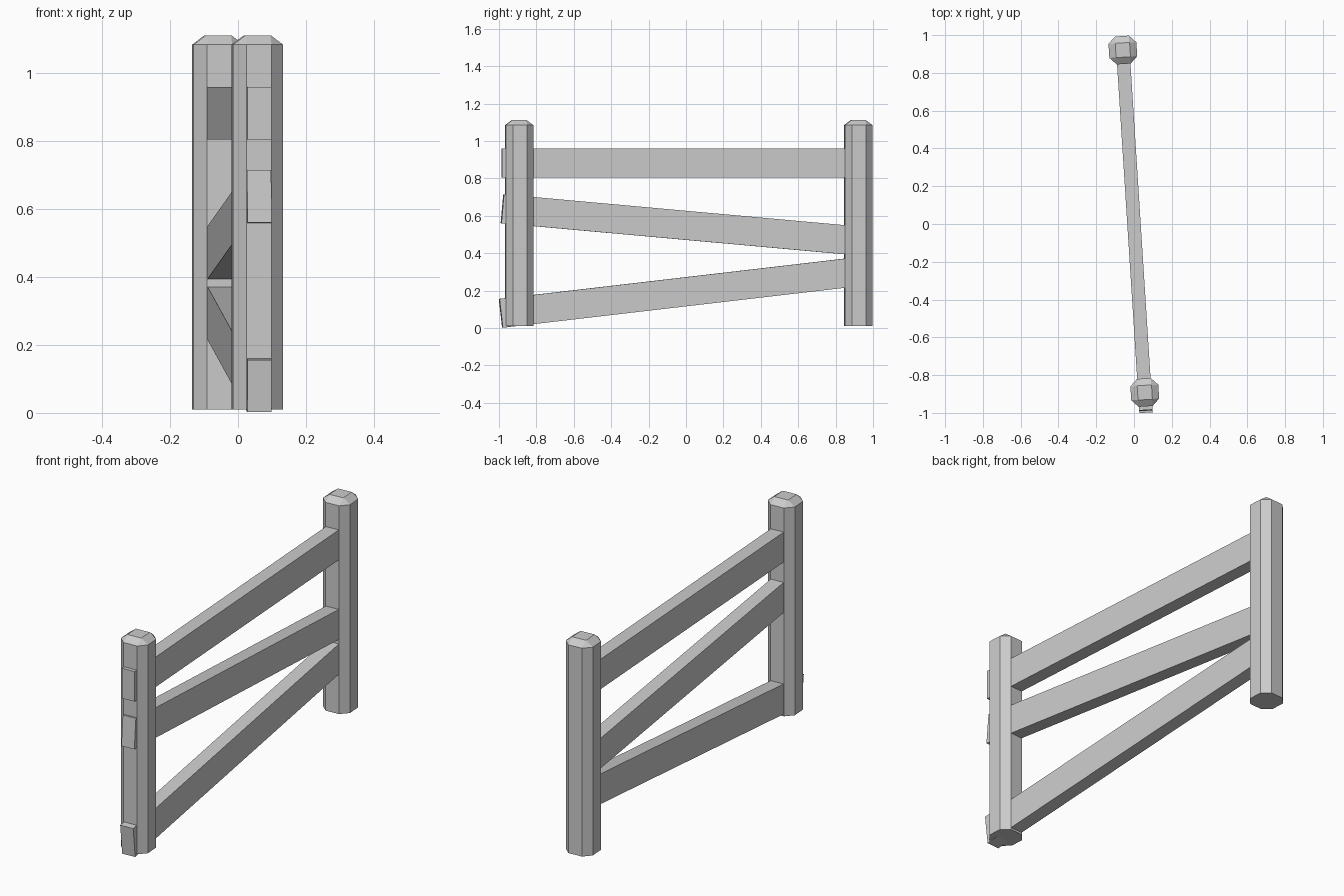
import bpy, bmesh
from math import atan
from mathutils import Vector, Matrix

if "Cube" in bpy.data.objects:
    bpy.data.objects.remove(bpy.data.objects["Cube"])

FRONT = Vector((0.057, -0.892))
BACK = Vector((-0.059, 0.921))
SLOPE = (BACK.x - FRONT.x) / (BACK.y - FRONT.y)
YAW = atan(-SLOPE)


def finish(name, bm, matrix):
    bmesh.ops.recalc_face_normals(bm, faces=bm.faces)
    mesh = bpy.data.meshes.new(name)
    bm.to_mesh(mesh)
    bm.free()
    obj = bpy.data.objects.new(name, mesh)
    obj.matrix_world = matrix
    bpy.context.collection.objects.link(obj)


def octagon(a, b):
    return [(a, -b), (a, b), (b, a), (-b, a), (-a, b), (-a, -b), (-b, -a), (b, -a)]


# Eight-sided post with a bevelled cap narrowing to a near-square top
def post(name, centre):
    bm = bmesh.new()
    levels = [(0.074, 0.037, 0.01), (0.074, 0.037, 1.085), (0.038, 0.0365, 1.112)]
    rings = [[bm.verts.new((x, y, z)) for x, y in octagon(a, b)] for a, b, z in levels]
    for low, high in zip(rings, rings[1:]):
        for i in range(8):
            j = (i + 1) % 8
            bm.faces.new((low[i], low[j], high[j], high[i]))
    bm.faces.new(rings[0])
    bm.faces.new(rings[-1])
    finish(name, bm, Matrix.Translation((*centre, 0)) @ Matrix.Rotation(YAW, 4, 'Z'))


# Straight board between two (y, z) points on the fence line
def rail(name, start, end):
    p, q = (Vector((FRONT.x + (y - FRONT.y) * SLOPE, y, z)) for y, z in (start, end))
    along = (q - p).normalized()
    side = Vector((0, 0, 1)).cross(along).normalized()
    up = along.cross(side)
    bm = bmesh.new()
    bmesh.ops.create_cube(bm, size=1)
    bmesh.ops.scale(bm, vec=((q - p).length, 0.071, 0.155), verts=bm.verts)
    rot = Matrix((along, side, up)).transposed().to_4x4()
    finish(name, bm, Matrix.Translation((p + q) / 2) @ rot)


post("front_post", FRONT)
post("back_post", BACK)

rail("top_rail", (-0.985, 0.883), (0.93, 0.883))
rail("middle_rail", (-0.982, 0.638), (0.93, 0.465))
rail("bottom_rail", (-0.99, 0.079), (0.93, 0.303))
